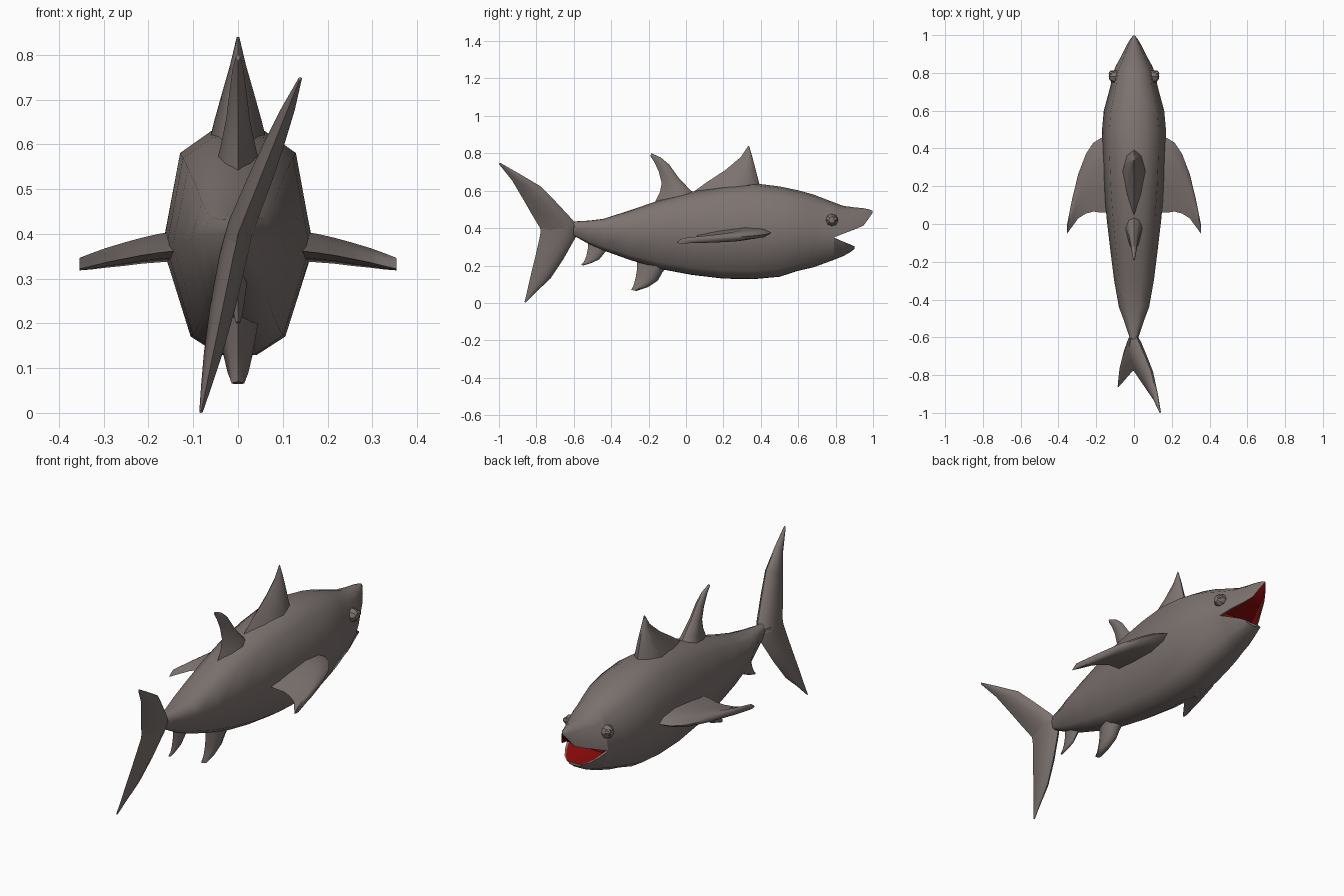
import bpy, bmesh, math
from mathutils import Vector


def material(name, rgb):
    m = bpy.data.materials.new(name)
    m.diffuse_color = (*rgb, 1)
    return m


SKIN = material("grey skin", (0.205, 0.172, 0.162))
MOUTH = material("mouth red", (0.25, 0.003, 0.003))


def loft(name, rings, red=(), red_end=False, angle=55):
    """Skin closed rings of points; segments listed in red get the mouth colour."""
    bm = bmesh.new()
    vs = [[bm.verts.new(p) for p in r] for r in rings]
    n = len(vs[0])
    for a, b in zip(vs, vs[1:]):
        for i in range(n):
            j = (i + 1) % n
            f = bm.faces.new((a[i], a[j], b[j], b[i]))
            f.material_index = 1 if i in red else 0
    bm.faces.new(vs[0][::-1])
    bm.faces.new(vs[-1]).material_index = 1 if red_end else 0
    bmesh.ops.recalc_face_normals(bm, faces=bm.faces[:])
    me = bpy.data.meshes.new(name)
    bm.to_mesh(me)
    bm.free()
    me.materials.append(SKIN)
    me.materials.append(MOUTH)
    ob = bpy.data.objects.new(name, me)
    bpy.context.collection.objects.link(ob)
    smooth(ob, angle)
    return ob


def smooth(ob, angle):
    bpy.ops.object.select_all(action='DESELECT')
    ob.select_set(True)
    bpy.context.view_layer.objects.active = ob
    bpy.ops.object.shade_smooth_by_angle(angle=math.radians(angle))


# Half arch from right side to left side, in units of half width and height
ARCH = [(1, 0), (.77, .78), (.36, .96), (0, 1), (-.36, .96), (-.77, .78), (-1, 0)]
BELLY = [(1, 0), (.63, .82), (.25, .99), (0, 1), (-.25, .99), (-.63, .82), (-1, 0)]
LIP = [(-.9, 0), (-.7, .14), (.7, .14), (.9, 0)]


def section(shape, y, w, mid, end):
    return [(u * w, y, mid + v * (end - mid)) for u, v in shape]


# Body: y, half width, widest height, top, bottom
body = [
    (-.61, .02, .40, .435, .365), (-.52, .05, .40, .44, .315), (-.44, .08, .395, .45, .28),
    (-.30, .105, .385, .495, .23), (-.14, .125, .38, .55, .182), (.03, .145, .375, .595, .15),
    (.20, .16, .37, .625, .13), (.36, .168, .37, .64, .127), (.50, .169, .37, .623, .14),
    (.60, .16, .365, .602, .172), (.68, .138, .36, .58, .19), (.74, .123, .355, .557, .212),
    (.79, .115, .35, .538, .23)]
loft("body", [section(ARCH, y, w, m, t) + section(BELLY, y, w, m, b)[-2:0:-1]
              for y, w, m, t, b in body], red_end=True)

# Jaws: y, half width, lip height, outer height
upper = [(.79, .115, .35, .538), (.84, .094, .37, .519), (.90, .062, .392, .511),
         (.95, .037, .414, .506), (.98, .019, .456, .5), (.998, .004, .482, .492)]
lower = [(.79, .115, .35, .23), (.84, .095, .328, .25), (.88, .07, .312, .272), (.9, .045, .303, .288)]
for name, shape, rows in (("upper_jaw", ARCH, upper), ("lower_jaw", BELLY, lower)):
    loft(name, [section(shape + LIP, *r) for r in rows], red=(7, 8, 9), angle=45)

# Streamlined fin section: position along the chord, share of thickness
FOIL = [(0, 0), (.1, .65), (.35, 1), (.7, .6), (1, 0), (.7, -.6), (.35, -1), (.1, -.65)]


def fin(name, rows, axis):
    rings = []
    for lead, trail, t in rows:
        a, b = Vector(lead), Vector(trail)
        rings.append([a.lerp(b, c) + Vector(axis) * t * h for c, h in FOIL])
    return loft(name, rings)


def upright_fin(name, rows, lean=lambda z: 0):
    """Rows: front y, z, rear y, z, half thickness."""
    fin(name, [((lean(z1), y1, z1), (lean(z2), y2, z2), t) for y1, z1, y2, z2, t in rows], (1, 0, 0))


upright_fin("dorsal_fin", [
    (.405, .58, -.02, .55, .072), (.39, .645, .11, .645, .055), (.373, .71, .21, .71, .037),
    (.355, .78, .293, .78, .017), (.337, .84, .332, .838, .003)])
upright_fin("rear_dorsal_fin", [
    (.07, .56, -.17, .53, .05), (.015, .612, -.14, .59, .037), (-.04, .67, -.13, .64, .026),
    (-.09, .74, -.145, .70, .018), (-.135, .778, -.17, .755, .012), (-.185, .80, -.19, .785, .005)])
upright_fin("pelvic_fin", [
    (-.09, .21, -.26, .25, .048), (-.125, .165, -.262, .18, .04), (-.15, .12, -.268, .14, .032),
    (-.20, .086, -.28, .095, .023), (-.265, .064, -.293, .07, .014)])
upright_fin("anal_fin", [
    (-.41, .30, -.525, .33, .022), (-.44, .262, -.525, .29, .018), (-.465, .232, -.533, .25, .013),
    (-.51, .212, -.545, .222, .009), (-.55, .2, -.56, .205, .005)])


# Tail, swung sideways
def swing(z):
    return .14 * (z - .4) / .35 if z > .4 else .083 * (z - .4) / .4


upright_fin("tail_upper_lobe", [
    (-.575, .40, -.775, .37, .03), (-.605, .443, -.78, .40, .032), (-.70, .545, -.825, .475, .029),
    (-.775, .622, -.868, .55, .024), (-.89, .69, -.93, .655, .016), (-.995, .75, -1, .742, .004)], swing)
upright_fin("tail_lower_lobe", [
    (-.575, .41, -.775, .41, .03), (-.585, .36, -.78, .36, .032), (-.655, .235, -.805, .25, .029),
    (-.725, .13, -.832, .14, .021), (-.80, .06, -.85, .06, .012), (-.858, .0, -.863, .006, .004)], swing)

# Pectoral fins: x, front y, rear y, height, half thickness
pectoral = [(.12, .46, .06, .372, .034), (.175, .455, .06, .366, .032), (.215, .43, .066, .36, .029),
            (.255, .37, .055, .352, .026), (.295, .265, .03, .344, .022),
            (.328, .13, -.015, .336, .018), (.354, .0, -.05, .33, .014)]
for side, s in (("right", 1), ("left", -1)):
    fin("pectoral_fin_" + side,
        [((s * x, a, z + .008), (s * x, b, z - .008), t) for x, a, b, z, t in pectoral], (0, 0, 1))
    # Bulging eyes with a smaller pupil bump
    for name, r, loc in (("eye_", .034, (.1, .78, .443)), ("pupil_", .016, (.118, .797, .45))):
        bpy.ops.mesh.primitive_uv_sphere_add(segments=8, ring_count=6, radius=r,
                                             location=(s * loc[0], loc[1], loc[2]),
                                             rotation=(0, math.pi / 2, 0))
        eye = bpy.context.object
        eye.name = name + side
        eye.data.materials.append(SKIN)
        smooth(eye, 30)
